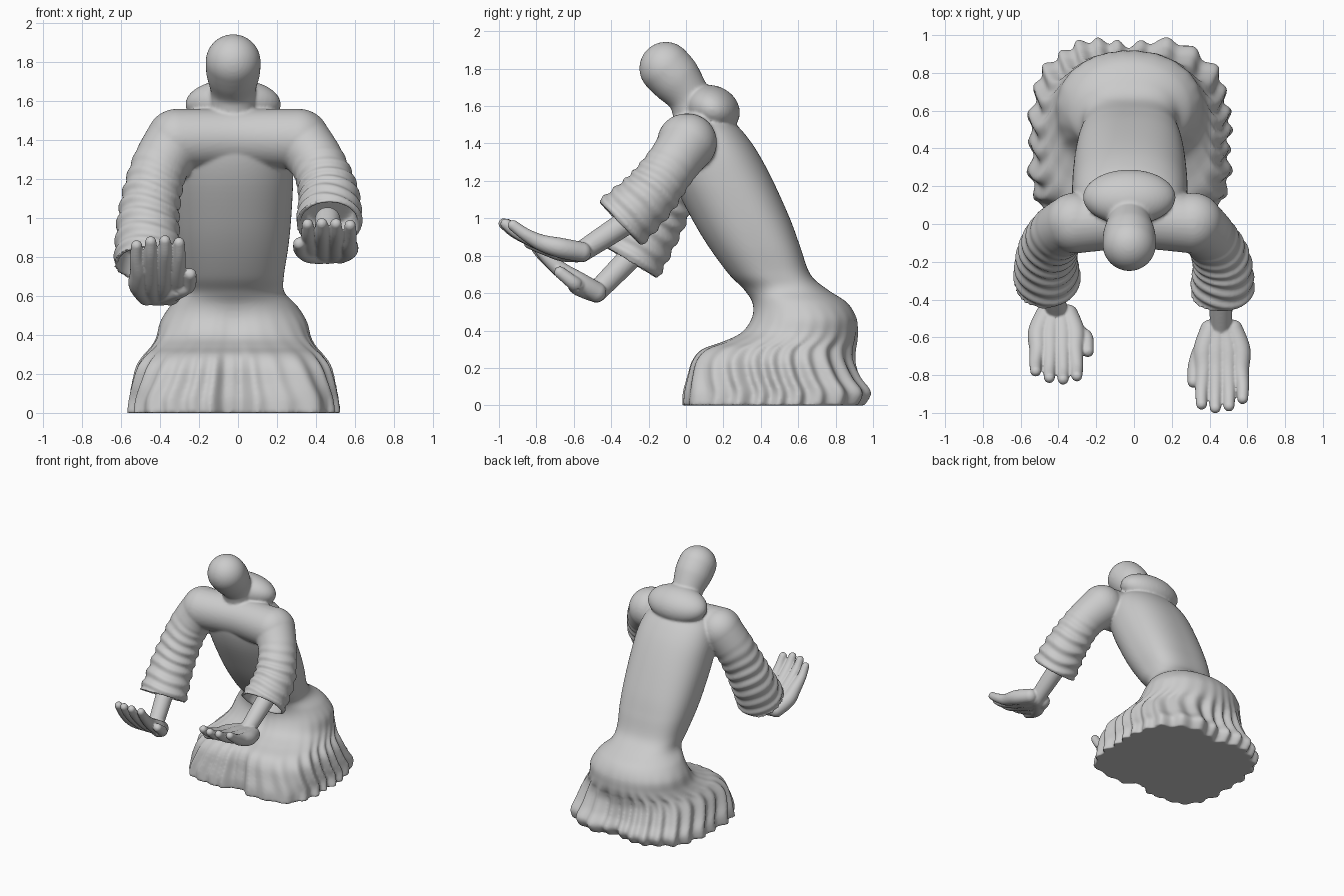
import bpy, bmesh, math
from mathutils import Vector, Matrix

if "Cube" in bpy.data.objects:
    bpy.data.objects.remove(bpy.data.objects["Cube"])

clay = bpy.data.materials.new("grey_clay")
clay.use_nodes = True
clay.diffuse_color = (0.6, 0.6, 0.6, 1)
clay.node_tree.nodes["Principled BSDF"].inputs["Base Color"].default_value = (0.6, 0.6, 0.6, 1)


def spline(keys, steps):
    """Smooth interpolation through tuples of any length."""
    out = []
    for i in range(len(keys) - 1):
        a, b, c, d = (keys[max(0, min(len(keys) - 1, i + k))] for k in (-1, 0, 1, 2))
        for s in range(steps):
            t = s / steps
            out.append([q + 0.5 * t * (r - p + t * (2 * p - 5 * q + 4 * r - w + t * (3 * (q - r) + w - p)))
                        for p, q, r, w in zip(a, b, c, d)])
    out.append(list(keys[-1]))
    return out


def loft(bm, rings):
    """Skin rings of points and cap both ends."""
    loops = [[bm.verts.new(p) for p in ring] for ring in rings]
    n = len(loops[0])
    for a, b in zip(loops, loops[1:]):
        for i in range(n):
            bm.faces.new((a[i], a[(i + 1) % n], b[(i + 1) % n], b[i]))
    bm.faces.new(loops[0][::-1])
    bm.faces.new(loops[-1])


def circle(centre, axis, r, n=40):
    ref = Vector((0, 0, 1)) if abs(axis.x) > 0.8 else Vector((1, 0, 0))
    u = axis.cross(ref).normalized()
    v = axis.cross(u).normalized()
    return [centre + r * (u * math.cos(k) + v * math.sin(k))
            for k in (2 * math.pi * i / n for i in range(n))]


def ball(bm, centre, radii, tilt=0):
    m = Matrix.Translation(centre) @ Matrix.Rotation(tilt, 4, 'X') @ Matrix.Diagonal((*radii, 1))
    bmesh.ops.create_uvsphere(bm, u_segments=40, v_segments=24, radius=1, matrix=m)


def tube(bm, keys, steps=8):
    """Round-ended tube through (x, y, z, radius) keys."""
    path = spline(keys, steps)
    pts = [Vector(p[:3]) for p in path]
    last = len(pts) - 1
    loft(bm, [circle(p, (pts[min(i + 1, last)] - pts[max(i - 1, 0)]).normalized(), path[i][3])
              for i, p in enumerate(pts)])
    for p in (path[0], path[-1]):
        ball(bm, p[:3], [p[3]] * 3)


def finish(name, bm, voxel, smooth):
    """Fuse the volumes of a part into one soft surface."""
    bmesh.ops.recalc_face_normals(bm, faces=bm.faces)
    me = bpy.data.meshes.new(name)
    bm.to_mesh(me)
    bm.free()
    me.materials.append(clay)
    ob = bpy.data.objects.new(name, me)
    bpy.context.collection.objects.link(ob)
    fuse = ob.modifiers.new("fuse", 'REMESH')
    fuse.mode = 'VOXEL'
    fuse.voxel_size = voxel
    fuse.use_smooth_shade = True
    soft = ob.modifiers.new("soften", 'SMOOTH')
    soft.factor = 0.5
    soft.iterations = smooth


# Body: height, front y, back y, half width, front squareness, back squareness, fold depth
BODY = [(0, -0.015, 0.95, 0.53, 4.2, 2.8, 0.016), (0.07, -0.01, 0.985, 0.52, 4.2, 2.8, 0.017),
        (0.15, 0.01, 0.93, 0.505, 4, 2.7, 0.017), (0.24, 0.035, 0.895, 0.485, 3.6, 2.5, 0.014),
        (0.3, 0.085, 0.9, 0.45, 3.2, 2.3, 0.01), (0.34, 0.19, 0.912, 0.42, 2.8, 2.2, 0.005),
        (0.39, 0.29, 0.918, 0.395, 2.5, 2.1, 0.002), (0.47, 0.345, 0.91, 0.375, 2.3, 2.1, 0.001),
        (0.55, 0.35, 0.86, 0.325, 2.2, 2.1, 0), (0.62, 0.31, 0.755, 0.26, 2.2, 2.4, 0),
        (0.7, 0.23, 0.665, 0.257, 2.2, 2.8, 0), (0.85, 0.12, 0.61, 0.28, 2.2, 2.8, 0),
        (1, 0.03, 0.555, 0.295, 2.2, 2.6, 0), (1.2, -0.07, 0.465, 0.305, 2.2, 2.4, 0),
        (1.35, -0.11, 0.385, 0.3, 2.2, 2.3, 0), (1.45, -0.09, 0.315, 0.27, 2.2, 2.2, 0),
        (1.52, -0.04, 0.25, 0.21, 2.1, 2.1, 0)]


def body_ring(z, front, back, width, front_square, back_square, fold, n=360):
    mid, depth, ring = (front + back) / 2, (back - front) / 2, []
    # gaps between the knees and between the feet close with height
    knee_gap = 0.06 * max(0, 1 - z / 0.6)
    foot_gap = 0.06 * max(0, 1 - z / 0.26)
    for i in range(n):
        a = 2 * math.pi * i / n
        c, s = math.cos(a), math.sin(a)
        square = front_square if s < 0 else back_square
        r = (abs(c / width) ** square + abs(s / depth) ** square) ** (-1 / square)
        swing = a + 0.35 * z * c
        depth_here = fold * (1 if s > -0.6 else 0.6)
        r += depth_here * (math.sin(28 * swing + 2 * math.sin(3 * a)) + 0.4 * math.sin(13 * swing))
        x, y = r * c, r * s
        y += math.exp(-(x / 0.08) ** 2) * (knee_gap if s < 0 else -foot_gap)
        ring.append((x - 0.022, mid + y, z))
    return ring


robe = bmesh.new()
loft(robe, [body_ring(*row) for row in spline(BODY, 6)])

# Shoulders and thick collar
tube(robe, [(-0.31, 0.0, 1.405, 0.155), (0, 0.02, 1.41, 0.15), (0.31, 0.0, 1.405, 0.155)])
ball(robe, (-0.025, 0.142, 1.583), (0.245, 0.15, 0.125), math.radians(-25))


def sleeve(keys, start, waves):
    """Rippled sleeve with a hollow cuff."""
    path = spline(keys, 28)
    last = len(path) - 1
    pts = [Vector(p[:3]) for p in path]
    rings = []
    for i, p in enumerate(pts):
        axis = (pts[min(i + 1, last)] - pts[max(i - 1, 0)]).normalized()
        u = i / last
        amp = 0.008 * max(0, min(1, (u - start) * 3))
        ring = circle(p, axis, path[i][3], 60)
        for k, q in enumerate(ring):
            b = 2 * math.pi * k / 60
            wave = math.sin(2 * math.pi * waves * u + 1.3 * math.sin(b) + 0.5 * math.sin(3 * b))
            q += (q - p).normalized() * amp * wave
        rings.append(ring)
    for back, shrink in ((0, 0.02), (0.05, 0.03), (0.12, 0.045)):
        rings.append(circle(pts[-1] - axis * back, axis, path[-1][3] - shrink, 60))
    loft(robe, rings)
    ball(robe, pts[0], [path[0][3]] * 3)


sleeve([(-0.315, 0.01, 1.405, 0.155), (-0.41, -0.05, 1.24, 0.146),
        (-0.46, -0.16, 1.0, 0.156), (-0.46, -0.3, 0.765, 0.176)], 0.2, 10)
sleeve([(0.315, 0.01, 1.405, 0.155), (0.41, -0.08, 1.28, 0.14),
        (0.465, -0.2, 1.12, 0.152), (0.468, -0.355, 0.97, 0.168)], 0.25, 9)

# Head leaning forward on a neck that melts into the collar
tube(robe, [(-0.025, -0.108, 1.802, 0.141), (-0.025, -0.052, 1.74, 0.137),
            (-0.025, 0.02, 1.64, 0.114), (-0.025, 0.06, 1.52, 0.125)])
finish("robed_figure", robe, 0.0095, 5)


def hand(name, elbow, wrist, pitch, inward, thumb):
    """Forearm, flat palm, four fingers and a thumb pointing inward."""
    bm = bmesh.new()
    pitch = math.radians(pitch)
    f = Vector((0, -math.cos(pitch), math.sin(pitch)))
    up = Vector((0, math.sin(pitch), math.cos(pitch)))
    side = Vector((inward, 0, 0))
    w = Vector(wrist)

    def at(forward, across, lift, r):
        return (*(w + f * forward + side * across + up * lift), r)

    tube(bm, [(*elbow, 0.066), (*(Vector(elbow).lerp(w, 0.5)), 0.062), (*wrist, 0.056)])
    # palm made of four fanned bones, each running on into a finger
    for i, length in enumerate((0.41, 0.45, 0.46, 0.44)):
        across = -0.105 + 0.066 * i
        tube(bm, [at(0, across * 0.6, 0, 0.054), at(0.11, across * 0.98, 0, 0.054),
                  at(0.22, across, 0.008, 0.044), at(length - 0.1, across * 1.1, 0.035, 0.034),
                  at(length - 0.025, across * 1.1, 0.07, 0.029)])
    tip, spread = thumb
    tube(bm, [at(0.02, 0.03, -0.01, 0.05), at(0.1, spread * 0.65, -0.02, 0.05),
              at(tip - 0.09, spread * 0.94, -0.018, 0.038), at(tip, spread, -0.005, 0.032)])
    finish(name, bm, 0.007, 4)


hand("right_hand", (-0.46, -0.22, 0.87), (-0.405, -0.48, 0.605), 30, 1, (0.22, 0.16))
hand("left_hand", (0.46, -0.3, 0.99), (0.46, -0.56, 0.82), 11, -1, (0.28, 0.145))
